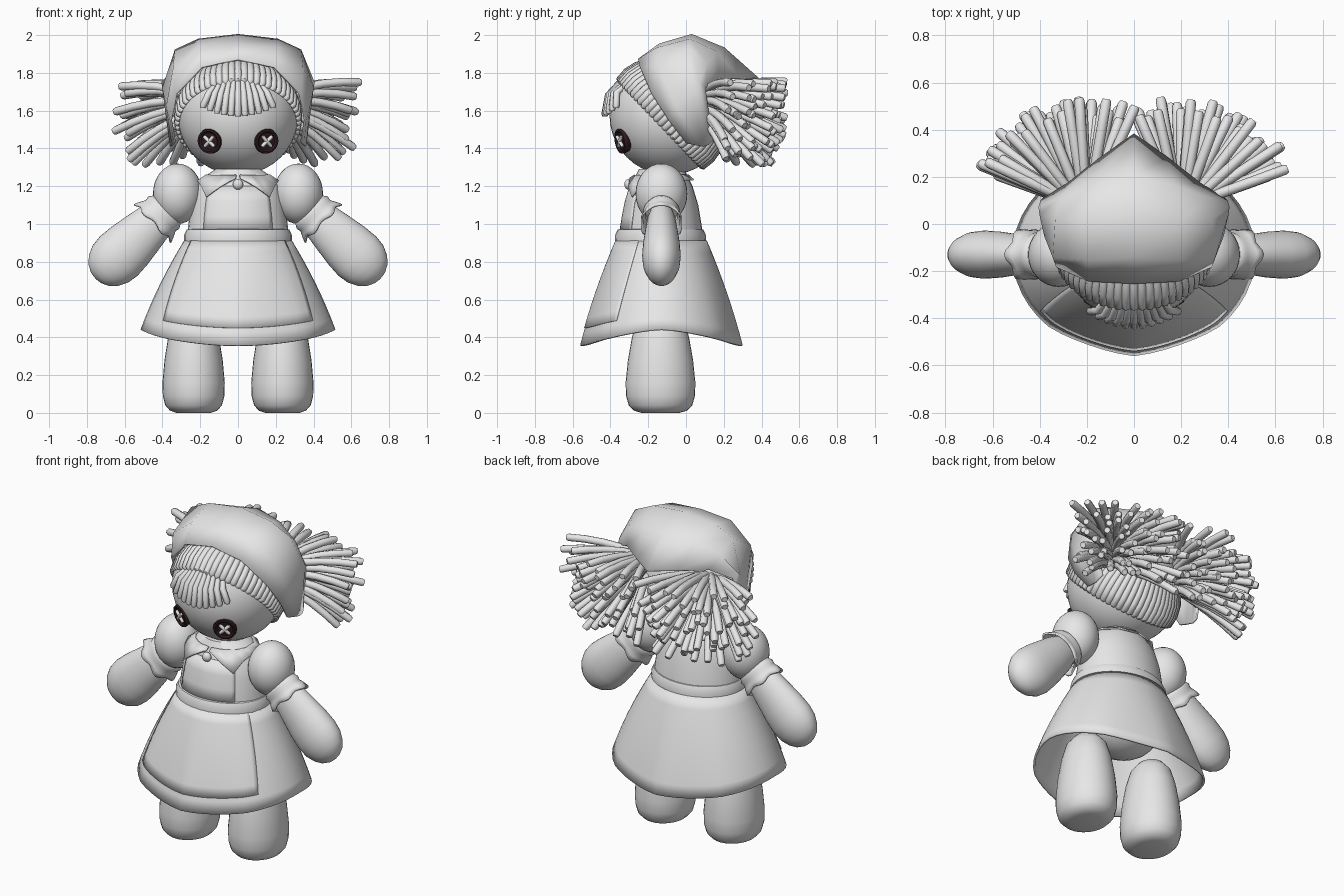
import bpy, bmesh, math, random
from math import sin, cos, pi, radians
from mathutils import Vector, Matrix

random.seed(4)
cube = bpy.data.objects.get("Cube")
if cube:
    bpy.data.objects.remove(cube, do_unlink=True)


def material(name, rgb):
    m = bpy.data.materials.new(name)
    m.use_nodes = True
    m.diffuse_color = (*rgb, 1)
    m.node_tree.nodes["Principled BSDF"].inputs["Base Color"].default_value = (*rgb, 1)
    return m


CLOTH = material("pale_cloth", (0.8, 0.8, 0.8))
DARK = material("dark_brown_button", (0.03, 0.012, 0.014))


def smooth(ob, angle=50):
    bpy.ops.object.select_all(action='DESELECT')
    ob.select_set(True)
    bpy.context.view_layer.objects.active = ob
    bpy.ops.object.shade_smooth_by_angle(angle=radians(angle))


def finish(name, bm, mat=CLOTH, angle=50, thick=0):
    bmesh.ops.recalc_face_normals(bm, faces=bm.faces)
    me = bpy.data.meshes.new(name)
    bm.to_mesh(me)
    bm.free()
    ob = bpy.data.objects.new(name, me)
    bpy.context.collection.objects.link(ob)
    me.materials.append(mat)
    smooth(ob, angle)
    if thick:
        mod = ob.modifiers.new("thickness", 'SOLIDIFY')
        mod.thickness, mod.offset = thick, 0
    return ob


def loft(name, rows, closed=True, caps=False, **kw):
    """Skin a list of point rows; closed rows form rings."""
    bm = bmesh.new()
    vs = [[bm.verts.new(p) for p in row] for row in rows]
    n = len(rows[0])
    for a, b in zip(vs, vs[1:]):
        for i in range(n if closed else n - 1):
            j = (i + 1) % n
            bm.faces.new((a[i], a[j], b[j], b[i]))
    if caps:
        bm.faces.new(vs[0])
        bm.faces.new(vs[-1])
    return finish(name, bm, **kw)


def ellipse(cx, cy, z, rx, ry, n=32):
    return [(cx + rx * sin(2 * pi * i / n), cy - ry * cos(2 * pi * i / n), z) for i in range(n)]


def ball(name, centre, radii, segs=32):
    bm = bmesh.new()
    bmesh.ops.create_uvsphere(bm, u_segments=segs, v_segments=segs // 2, radius=1,
                              matrix=Matrix.Translation(centre) @ Matrix.Diagonal((*radii, 1)))
    return finish(name, bm, angle=80)


def strands(name, paths, radius, mat=CLOTH):
    """Round yarn strands, one per path."""
    cu = bpy.data.curves.new(name, 'CURVE')
    cu.dimensions = '3D'
    cu.bevel_depth, cu.bevel_resolution, cu.use_fill_caps = radius, 2, True
    for path in paths:
        sp = cu.splines.new('POLY')
        sp.points.add(len(path) - 1)
        for i, p in enumerate(path):
            sp.points[i].co = (*p, 1)
            sp.points[i].radius = 0.75 if i in (0, len(path) - 1) else 1
    ob = bpy.data.objects.new(name, cu)
    bpy.context.collection.objects.link(ob)
    cu.materials.append(mat)
    bpy.ops.object.select_all(action='DESELECT')
    ob.select_set(True)
    bpy.context.view_layer.objects.active = ob
    bpy.ops.object.convert(target='MESH')
    smooth(ob)


# Surfaces of the dress, by angle from the front and position down or up
def skirt_point(a, t, out=0):
    w = t * (1.25 - 0.25 * t)
    # the hem is slightly pointed at the front and back centre
    flat = 1 - 0.035 * t * max(0, sin(4 * math.atan2(abs(sin(a)), abs(cos(a)))))
    z = 0.91 - t * (0.47 + 0.085 * abs(cos(a)) ** 1.5)
    return ((0.28 + 0.23 * w + out) * flat * sin(a), -0.13 - (0.235 + 0.19 * w + out) * flat * cos(a), z)


BODICE = [(0.9, 0.275, 0.225), (0.98, 0.265, 0.215), (1.1, 0.25, 0.195),
          (1.2, 0.225, 0.165), (1.25, 0.18, 0.14), (1.29, 0.12, 0.12)]


def bodice_point(a, z, out=0):
    for (z0, x0, y0), (z1, x1, y1) in zip(BODICE, BODICE[1:]):
        if z <= z1:
            f = (z - z0) / (z1 - z0)
            return ((x0 + f * (x1 - x0) + out) * sin(a), -0.13 - (y0 + f * (y1 - y0) + out) * cos(a), z)


# Dress
loft("skirt", [[skirt_point(2 * pi * i / 48, t / 8) for i in range(48)] for t in range(9)], thick=0.012)
loft("apron_skirt", [[skirt_point(radians((60 - 0.7 * t) * i / 16), 0.83 * t / 8, 0.007) for i in range(-16, 17)]
                     for t in range(9)], closed=False, thick=0.006)
loft("bodice", [ellipse(0, -0.13, *row) for row in BODICE], caps=True)
loft("apron_bib", [[bodice_point(radians(43 * i / 8), z, 0.002) for i in range(-8, 9)]
                   for z in (0.96, 1.04, 1.12, 1.2)], closed=False, thick=0.006)
loft("waistband", [ellipse(0, -0.135, z, 0.26 + d, 0.215 + d)
                   for z, d in ((0.895, 0), (0.9, 0.025), (0.94, 0.026), (0.97, 0.012), (0.975, -0.01))], angle=30)
ball("hips", (0, -0.13, 0.72), (0.25, 0.2, 0.2))

# Pointed collar and its button
for s, side in ((1, "left"), (-1, "right")):
    inner, outer = [], []
    for deg, drop in ((3, 0.015), (22, 0.06), (40, 0.115), (56, 0.05), (75, 0.03), (110, 0.025), (145, 0.025), (180, 0.025)):
        a = s * radians(deg)
        inner.append(bodice_point(a, 1.258, 0.006))
        outer.append(bodice_point(a, 1.258 - drop, 0.022))
    loft(side + "_collar", [inner, outer], closed=False, thick=0.008, angle=30)
ball("collar_button", (0, -0.305, 1.21), (0.028, 0.022, 0.028), 16)

# Legs, sleeves and arms
LEG = [(0, 0.09), (0.012, 0.125), (0.04, 0.15), (0.09, 0.163), (0.16, 0.165), (0.28, 0.154),
       (0.4, 0.135), (0.49, 0.11), (0.54, 0.07), (0.56, 0.02)]
ARM = [(-0.08, 0.08), (0, 0.108), (0.08, 0.122), (0.18, 0.138), (0.26, 0.144), (0.32, 0.136),
       (0.37, 0.112), (0.405, 0.08), (0.425, 0.04), (0.43, 0.01)]
CUFF = [(-0.11, 0.09, 0), (-0.07, 0.114, 0), (-0.05, 0.108, 0), (-0.02, 0.122, 0.003), (0.005, 0.13, 0.008)]
for s, side in ((1, "left"), (-1, "right")):
    loft(side + "_leg", [ellipse(s * 0.235, -0.135, z, r, r * 1.12) for z, r in LEG], caps=True)
    along, across = Vector((s * 0.72, 0, -0.694)), Vector((s * 0.694, 0, 0.72))
    elbow = Vector((s * 0.445, -0.13, 1.01))

    def arm_ring(t, r, wave=0, flat=0.71, n=36):
        ring = []
        for i in range(n):
            a = 2 * pi * i / n
            k = r + wave * cos(6 * a)
            ring.append(elbow + along * (t + wave * cos(6 * a)) + across * k * cos(a) + Vector((0, k * flat * sin(a), 0)))
        return ring

    loft(side + "_arm", [arm_ring(t, r) for t, r in ARM], caps=True)
    loft(side + "_cuff", [arm_ring(t, r, w, 0.82) for t, r, w in CUFF], thick=0.01)
    ball(side + "_puff_sleeve", (s * 0.32, -0.13, 1.16), (0.13, 0.137, 0.16))

# Head with button eyes and crossed stitches
HEAD = Vector((0, -0.09, 1.575))
ball("head", HEAD, (0.32, 0.315, 0.315), 40)
for s, side in ((1, "left"), (-1, "right")):
    normal = Vector((s * 0.4, -0.9, -0.17)).normalized()
    spot = Vector((s * 0.147, -0.335, 1.44))
    right = normal.cross(Vector((0, 0, 1))).normalized()
    up = right.cross(normal)

    def disc(r, h):
        return [spot + normal * h + (right * cos(2 * pi * i / 24) + up * sin(2 * pi * i / 24)) * r for i in range(24)]

    loft(side + "_eye_button", [disc(0.06, -0.02), disc(0.068, 0.005), disc(0.065, 0.018), disc(0.055, 0.02),
                                disc(0.046, 0.012), disc(0.01, 0.012)], caps=True, mat=DARK, angle=30)
    strands(side + "_eye_stitches", [[spot + normal * 0.017 + (right * k + up) * f for f in (-0.028, -0.023, 0.023, 0.028)]
                                     for k in (1, -1)], 0.01)

# Yarn hair ring, wrapped around a tilted axis through the head
axis = Vector((0, -0.72, -0.69)).normalized()
side_dir = Vector((1, 0, 0))
top_dir = axis.cross(side_dir)
ring = []
for i in range(60):
    a = 2 * pi * i / 60
    out = side_dir * cos(a) + top_dir * sin(a)
    ring.append([HEAD + (axis * cos(radians(d)) + out * sin(radians(d))) * r
                 for d, r in ((78, .312), (80, .321), (90, .32), (100, .314), (110, .304), (120, .3), (130, .3))])
strands("hair_ring", ring, 0.021)

# Fringe over the forehead
fringe = []
for i in range(-5, 6):
    f = i / 5
    top = Vector((0.12 * f, -0.35 + 0.03 * f * f, 1.755 - 0.02 * f * f))
    tip = Vector((0.185 * f, -0.43 + 0.06 * f * f, 1.57 + 0.045 * f * f))
    mid = (top + tip) / 2 + Vector((0, -0.022, 0.02))
    fringe.append([top, mid, tip + Vector((0, 0, 0.012)), tip])
strands("fringe", fringe, 0.018)

# Two bunches of loose yarn at the back, meeting in the middle
for s, side in ((1, "left"), (-1, "right")):
    bunch = []
    for row in range(8):
        for col in range(9):
            az = radians(-26 + 98 * (col + random.uniform(0.1, 0.9)) / 9)
            el = radians(8 - 44 * (row + random.uniform(0.1, 0.9)) / 8)
            length = random.uniform(0.37, 0.46)
            way = Vector((s * sin(az) * cos(el), cos(az) * cos(el), sin(el)))
            base = Vector((s * (0.2 + 0.06 * sin(az)), 0.09, 1.675 + 0.18 * el))
            bunch.append([base + way * length * f + Vector((0, 0, 0.08 * f * (1 - f)))
                          for f in (0, 0.25, 0.5, 0.75, 0.97, 1)])
    strands(side + "_hair_bunch", bunch, 0.022)

# Headscarf: half-rows from crown to ear, ordered front to back, then mirrored
SCARF = [
    [(0, -.25, 1.87), (.19, -.24, 1.83), (.325, -.18, 1.69), (.355, -.09, 1.55), (.335, .0, 1.43)],
    [(0, -.14, 1.95), (.2, -.15, 1.93), (.34, -.14, 1.82), (.375, -.05, 1.62), (.345, .04, 1.42)],
    [(0, .03, 2.0), (.21, .02, 1.975), (.33, .02, 1.92), (.395, .04, 1.72), (.355, .09, 1.41)],
    [(0, .2, 1.93), (.17, .16, 1.91), (.31, .11, 1.85), (.4, .07, 1.75), (.355, .12, 1.42)],
    [(0, .38, 1.77), (.14, .28, 1.77), (.28, .17, 1.77), (.39, .1, 1.72), (.345, .14, 1.44)],
]
loft("headscarf", [[(-x, y, z) for x, y, z in row[:0:-1]] + row for row in SCARF],
     closed=False, thick=0.012, angle=70)
